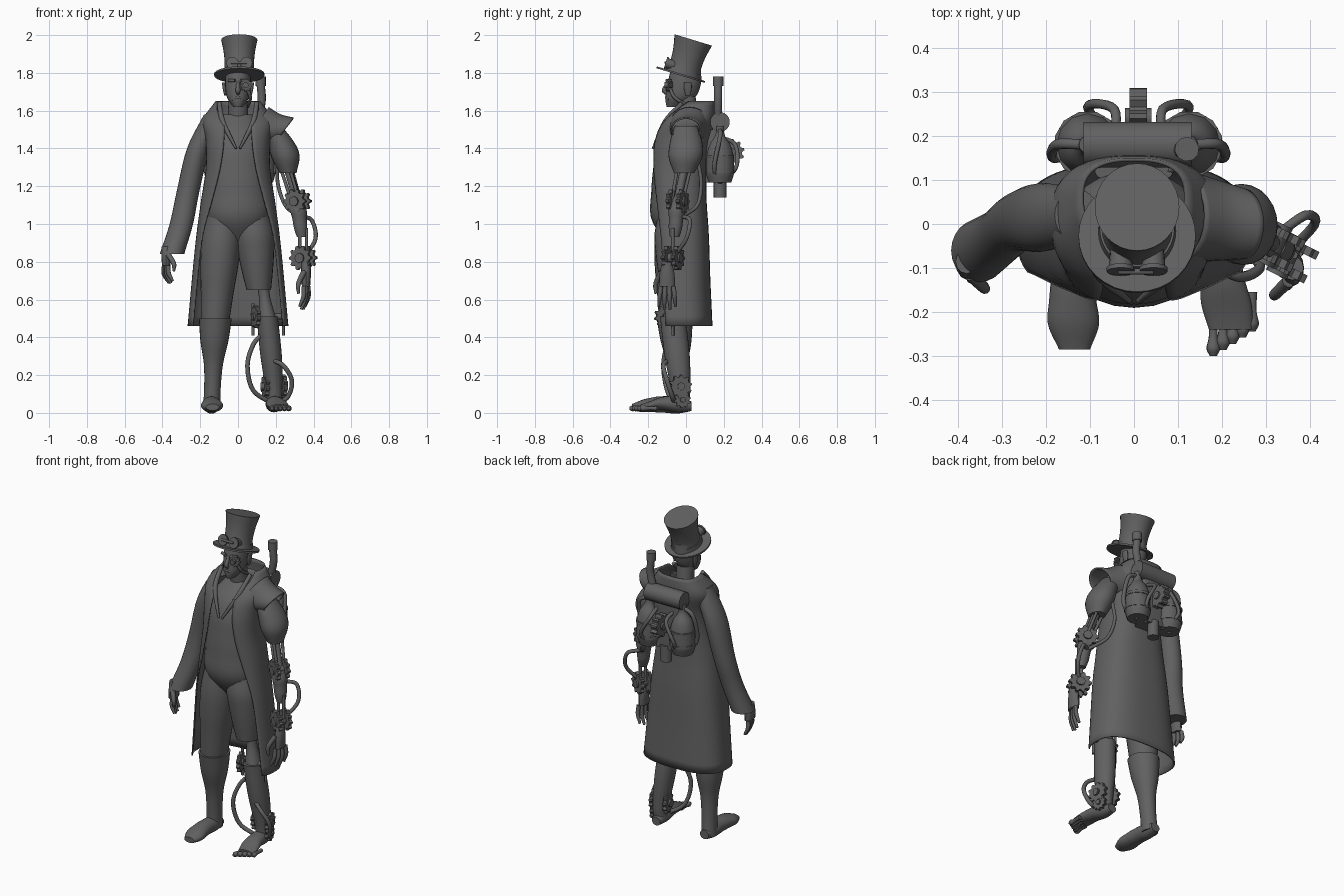
import bpy, bmesh, math
from mathutils import Vector

cube = bpy.data.objects.get("Cube")
if cube:
    bpy.data.objects.remove(cube, do_unlink=True)

grey = bpy.data.materials.new("dark_grey")
grey.use_nodes = True
grey.diffuse_color = (.12, .12, .12, 1)
grey.node_tree.nodes["Principled BSDF"].inputs["Base Color"].default_value = grey.diffuse_color


def bridge(name, rings, closed=True, caps=True):
    """Skin a list of point rings into a smooth object with sharp creases kept."""
    bm = bmesh.new()
    rows = [[bm.verts.new(point) for point in ring] for ring in rings]
    for low, high in zip(rows, rows[1:]):
        count = len(low)
        for i in range(count if closed else count - 1):
            j = (i + 1) % count
            bm.faces.new((low[i], low[j], high[j], high[i]))
    if caps and closed:
        bm.faces.new(rows[0])
        bm.faces.new(rows[-1])
    bmesh.ops.recalc_face_normals(bm, faces=bm.faces)
    mesh = bpy.data.meshes.new(name)
    bm.to_mesh(mesh)
    bm.free()
    mesh.materials.append(grey)
    mesh.shade_smooth()
    mesh.set_sharp_from_angle(angle=math.radians(40))
    obj = bpy.data.objects.new(name, mesh)
    bpy.context.collection.objects.link(obj)
    return obj


def sample(values, t):
    """Smooth curve through evenly spaced numbers or vectors, t running from start to end."""
    if len(values) == 1:
        return values[0]
    span = t * (len(values) - 1)
    i = min(int(span), len(values) - 2)
    f = span - i
    b, c = values[i], values[i + 1]
    a = values[i - 1] if i else b * 2 - c
    d = values[i + 2] if i + 2 < len(values) else c * 2 - b
    return b + (c - a) * (f / 2) + (a * 2 - b * 5 + c * 4 - d) * (f * f / 2) + (b * 3 - a - c * 3 + d) * (f ** 3 / 2)


def limb(name, path, widths, depths=(1,), axis="z", power=2, sides=24, gaps=(), caps=True):
    """Oval sections along a path; depths are ratios of the widths, gaps open the front in degrees."""
    path = [Vector(point) for point in path]
    level = "xyz".index(axis)
    across, deep = [k for k in range(3) if k != level]
    steps = 4 * max(len(path), len(widths))
    rings = []
    for step in range(steps + 1):
        t = step / steps
        centre, width = sample(path, t), sample(widths, t)
        depth = width * sample(depths, t)
        gap = math.radians(sample(gaps, t)) if gaps else 0
        ring = []
        for i in range(sides + bool(gaps)):
            angle = gap - math.pi / 2 + (math.tau - gap * 2) * i / sides
            c, s = math.cos(angle), math.sin(angle)
            point = centre.copy()
            point[across] += width * math.copysign(abs(c) ** (2 / power), c)
            point[deep] += depth * math.copysign(abs(s) ** (2 / power), s)
            ring.append(point)
        rings.append(ring)
    return bridge(name, rings, not gaps, caps)


def tube(name, path, *radii, sides=10):
    """Round tube along a path; several radii taper it."""
    path = [Vector(point) for point in path]
    steps = 6 * (len(path) - 1)
    spots = [sample(path, step / steps) for step in range(steps + 1)]
    rings, side = [], None
    for i, spot in enumerate(spots):
        along = (spots[min(i + 1, steps)] - spots[max(i - 1, 0)]).normalized()
        side = along.orthogonal() if side is None else side - along * side.dot(along)
        side.normalize()
        up = along.cross(side)
        radius = sample(radii, i / steps)
        turns = [k * math.tau / sides for k in range(sides)]
        rings.append([spot + radius * (side * math.cos(a) + up * math.sin(a)) for a in turns])
    return bridge(name, rings)


def gear(name, centre, normal, radius, teeth=10):
    """Toothed disc with a hub."""
    centre, normal = Vector(centre), normal.normalized()
    side = normal.orthogonal().normalized()
    up = normal.cross(side)
    half = normal * .01
    rings = []
    for offset in (-half, half):
        ring = []
        for k in range(teeth * 4):
            angle = k * math.tau / (teeth * 4)
            reach = radius if k % 4 < 2 else radius * .8
            ring.append(centre + offset + reach * (side * math.cos(angle) + up * math.sin(angle)))
        rings.append(ring)
    bridge(name, rings)
    tube(name + "_hub", [centre - half * 2, centre + half * 2], radius / 3)


def hand(name, wrist, size, out):
    """Hanging hand with fanned fingers; out points away from the body."""
    down, forward = Vector((0, 0, -size)), Vector((0, -.03, 0)) - out / 2
    knuckles = wrist + down * .5
    limb(name + "_palm", [wrist, knuckles], (.025, .026, .022), (1.1, 1.5, 1.9), sides=12)
    for i in range(4):
        spread = forward * (i - 1.5)
        root = knuckles + spread * .75
        tip = wrist + down * (1 - abs(i - 1.5) * .06) + spread - out
        tube(f"{name}_finger_{i}", [root, (root + tip + out) / 2, tip], .012, .012, .007)
    tube(name + "_thumb", [wrist + down * .2 + forward, wrist + down * .45 + forward * 2 - out,
                           wrist + down * .65 + forward * 2 - out], .015, .013, .007)


def thicken(obj):
    obj.modifiers.new("cloth", "SOLIDIFY").thickness = .008


# Joints that the parts hang from
left, back, up = Vector((1, 0, 0)), Vector((0, 1, 0)), Vector((0, 0, 1))
right_hip, right_knee, right_ankle = Vector((-.08, -.05, 1.04)), Vector((-.12, -.06, .5)), Vector((-.14, -.03, .02))
left_hip, left_knee, left_ankle = Vector((.08, -.05, 1.04)), Vector((.155, -.07, .51)), Vector((.19, -.03, .14))
shoulder, elbow, wrist = Vector((.25, 0, 1.34)), Vector((.315, -.045, 1.12)), Vector((.345, -.07, .82))

# Vest and trousers
limb("vest", [(0, -.05, .88), (0, -.045, 1.3), (0, .03, 1.58)], (.05, .165, .165, .16, .165, .15, .08), (.8,))
limb("right_trouser", [right_hip, right_knee], (.09, .104, .1, .087, .076), (1.1,))
limb("left_trouser", [left_hip, (.11, -.06, .65)], (.09, .104, .096, .082, .065), (1.1,))

# Long coat, open at the front, with a raised collar and lapels
thicken(limb("coat", [(0, -.02, .46), (0, -.035, 1), (0, -.03, 1.4), (0, .06, 1.65)],
             (.267, .245, .222, .195, .17, .172, .187, .12), (.6, .64, .7, .75, .87, .87, .73, .75),
             power=2.6, sides=40, gaps=(62, 60, 56, 40, 28, 20, 20, 62)))
for s in (-1, 1):
    tube("lapel", [(s * .1, -.02, 1.64), (s * .08, -.11, 1.54), (s * .01, -.175, 1.4)], .012, .014, .006)
limb("right_sleeve", [(-.13, .02, 1.58), (-.21, .015, 1.4), (-.265, .005, 1.17), (-.3, -.025, 1), (-.35, -.06, .84)],
     (.05, .06, .06, .062, .065), (1.2, 1.3, 1.1, 1, 1.1))
cape = limb("left_shoulder_cape", [(.08, .02, 1.52), (.17, .01, 1.5), (.25, 0, 1.5)],
            (.11, .095, .08), (.9, .85, .8), axis="x", caps=False)
for vertex in cape.data.vertices:
    vertex.co.x += (vertex.co.z - 1.5) * .7
thicken(cape)
limb("left_shirt_sleeve", [(.18, 0, 1.52), (.24, 0, 1.4), (.265, -.01, 1.27)], (.05, .07, .075, .045), (1.2,))

# Head and face
limb("neck", [(0, .02, 1.5), (0, 0, 1.68)], (.055, .05))
limb("head", [(0, -.065, 1.62), (0, -.03, 1.67), (0, -.01, 1.74), (0, 0, 1.82)],
     (.025, .058, .068, .064), (1.5, 1.35, 1.3, 1.25))
tube("nose", [(0, -.09, 1.75), (0, -.115, 1.71), (0, -.1, 1.69)], .008, .013, .01)
tube("mouth", [(-.03, -.09, 1.66), (0, -.105, 1.67), (.03, -.09, 1.66)], .007)
for s in (-1, 1):
    limb("ear", [(s * .067, .01, 1.68), (s * .075, .01, 1.75)], (.006, .01, .01), (2,))
    tube("brow", [(s * .015, -.1, 1.76), (s * .05, -.085, 1.76)], .009)
eye = Vector((.04, -.09, 1.735))
gear("eye_gear", eye, left - back * 3, .034, 9)
tube("eye_lens", [eye, eye - back * .025], .016)
tube("cheek_pipe", [eye, (.065, -.06, 1.67), (.05, .02, 1.62)], .009)

# Tilted top hat with goggles
parts = [limb("top_hat", [(0, 0, 0), up * .2], (.083, .078, .083, .096), (1.08,), sides=32),
         limb("hat_brim", [-back * .01, up * .01 - back * .01], (.133,), sides=32),
         limb("hat_band", [up * .01, up * .035], (.088, .085), (1.07,), sides=32)]
for s in (-1, 1):
    lens = Vector((s * .037, -.105, .042))
    parts.append(tube("goggle", [lens + back * .05, lens], .024, .028, sides=16))
    parts.append(tube("goggle_rim", [lens + back * .01, lens], .032, sides=16))
parts.append(tube("goggle_bridge", [lens, lens - left * .08], .007))
for part in parts:
    part.location = (.007, -.02, 1.783)
    part.rotation_euler.x = math.radians(-17)

# Right boot and hand
limb("right_boot", [right_knee, right_ankle], (.087, .074, .051, .044, .045), (1.1,))
limb("right_boot_foot", [(-.14, .02, .035), (-.14, -.14, .045), (-.135, -.285, .03)],
     (.03, .044, .047, .053, .058, .035), (.9, 1, .85, .6, .5), axis="y")
hand("right_hand", Vector((-.38, -.085, .88)), .2, left * -.02)

# Mechanical left arm
tube("upper_arm_bone", [shoulder, elbow], .022)
for angle in (1, 3, 5):
    offset = Vector((math.cos(angle), math.sin(angle), 0)) * .04
    tube("upper_arm_rod", [shoulder + offset, elbow + offset * .8], .009)
diagonal = (left + back * 2).normalized()
for joint in (elbow, wrist):
    for k in (-.03, .03):
        gear("arm_gear", joint + diagonal * k, diagonal, .065)
    tube("arm_axle", [joint - diagonal * .05, joint + diagonal * .05], .026)
limb("forearm", [elbow, (.337, -.06, .93)], (.03, .043, .038, .035, .025))
for k in (-.018, .018):
    tube("forearm_rod", [wrist + left * k, wrist + left * k + up * .16], .009)
tube("forearm_hose", [(.33, -.02, 1.04), (.39, .02, 1.02), (.41, 0, .92), wrist], .011)
tube("upper_arm_hose", [(.21, .06, 1.35), (.21, .08, 1.22), (.25, .06, 1.1), (.32, -.02, 1.04)], .01)
hand("left_hand", Vector((.36, -.1, .8)), .26, left * .02)

# Mechanical left leg
limb("left_knee_bone", [(.125, -.06, .72), left_knee], (.035, .03, .045), (1.1,))
limb("left_calf", [left_knee, left_ankle, left_ankle - up * .11], (.056, .057, .046, .042, .042), (1.2, 1.1))
for k in (-.075, .085):
    pivot = left_knee + left * k
    tube("knee_rod", [pivot + up * .07, pivot - up * .1], .008)
    gear("ankle_gear", left_ankle + left * k * .6, left * 4 + back, .062)
gear("knee_gear", left_knee - left * .06 - back * .04, left * 3 + back, .06)
tube("knee_axle", [left_knee - left * .08, left_knee + left * .09], .016)
tube("ankle_axle", [left_ankle - left * .07, left_ankle + left * .07], .022)
gear("heel_gear", (.235, -.02, .07), left * 4 + back, .045)
sole = Vector((.18, -.06, .05))
tube("inner_leg_hose", [(.13, -.08, .42), (.08, -.1, .36), (.05, -.12, .25), (.08, -.1, .12), sole], .012)
tube("outer_leg_hose", [(.18, -.09, .28), (.24, -.12, .25), (.285, -.1, .17), (.26, -.07, .08), sole], .012)
limb("left_foot", [(.185, .03, .035), (.2, -.12, .05), (.22, -.24, .03)],
     (.028, .046, .05, .057, .05), (.9, .9, .7, .4, .3), axis="y")
for i in range(5):
    tip = Vector((.18 + i * .022, -.3 + i * .014, .024))
    tube("toe", [tip + back * .09, tip + back * .03, tip], .012, .01, .016, .008)

# Backpack boiler: drums, bottles, hoses, gears and chimney
tube("top_drum", [(-.115, .18, 1.54), (.13, .18, 1.54)], .052, sides=20)
limb("pack_core", [(0, .15, 1.22), (0, .15, 1.5)], (.09,), (.55,), power=6)
for s in (-1, 1):
    base = Vector((s * .115 + .01, .18, 1.22))
    out = left * s
    limb("bottle", [base, base + up * .3], (.06, .074, .074, .07, .055, .025, .02), sides=12)
    for height in (.05, .13):
        tube("bottle_band", [base + up * height, base + up * (height + .016)], .077, sides=12)
    tube("bottle_side_hose", [base + up * .28, base + out * .07 + up * .24, base + out * .075 - back * .03 + up * .08, base], .012)
    inner = base - out * .06
    tube("bottle_back_hose", [inner + up * .24, inner + back * .08 + up * .2, base + back * .085 + up * .08, inner], .011)
middle = Vector((.01, .18, 1.38))
tube("lower_drum", [middle - up * .24, middle - up * .14], .034)
for k in (-.01, .01):
    gear("pack_gear", middle + back * .06 + left * k, left, .07)
tube("chimney", [(.1, .17, 1.54), (.125, .17, 1.65), (.12, .17, 1.74)], .022)
tube("chimney_mouth", [(.12, .17, 1.73), (.12, .17, 1.78)], .028)
